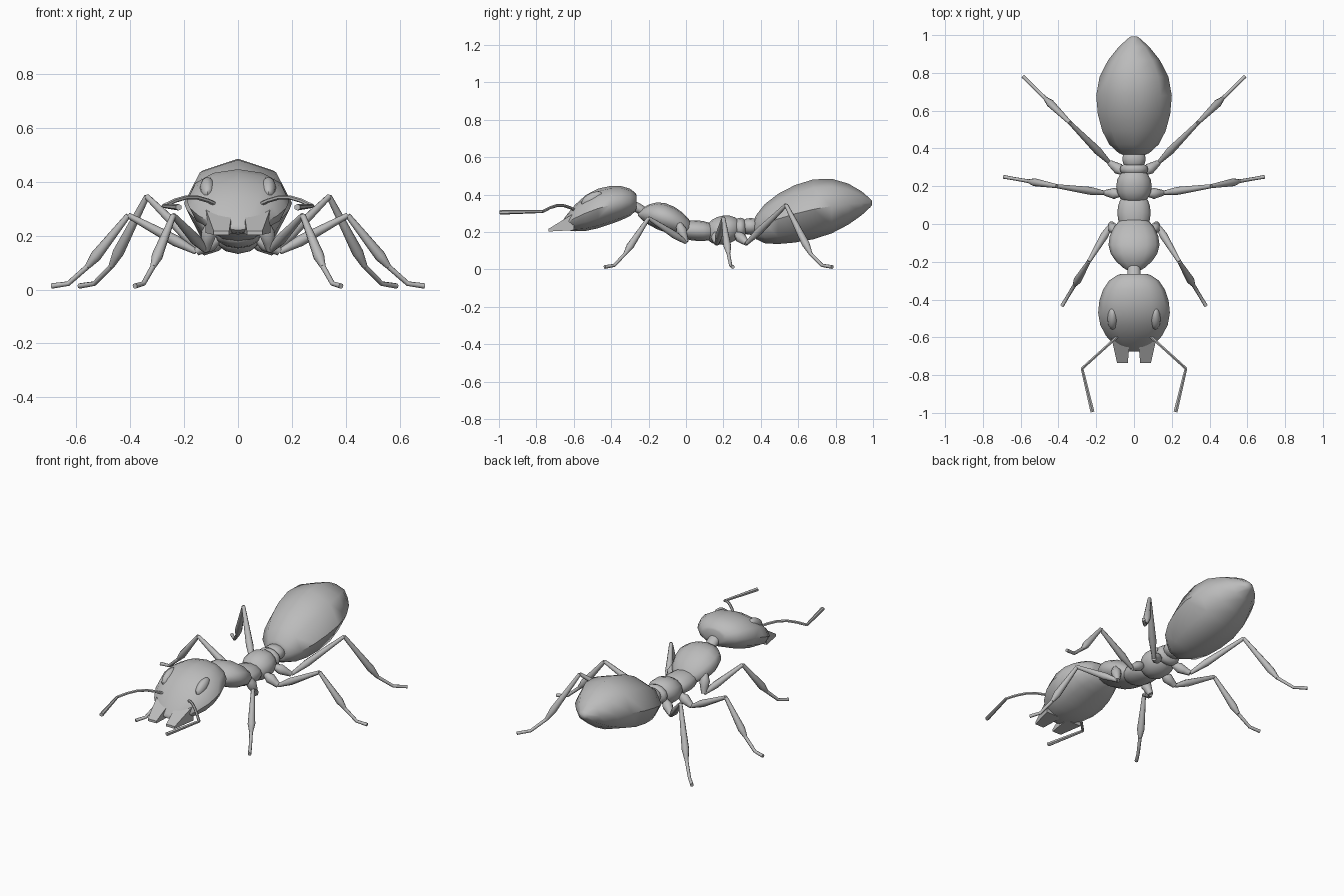
import bpy
import bmesh
import math
from mathutils import Vector

if "Cube" in bpy.data.objects:
    bpy.data.objects.remove(bpy.data.objects["Cube"])

grey = bpy.data.materials.new("plain_grey")
grey.use_nodes = True
GREY = (0.5, 0.5, 0.5, 1)
grey.diffuse_color = GREY
grey.node_tree.nodes["Principled BSDF"].inputs["Base Color"].default_value = GREY


def finish(bm, name, mirror=False, sharp=50):
    """Turn a bmesh into a smooth shaded object, mirrored across x if paired."""
    bmesh.ops.recalc_face_normals(bm, faces=bm.faces)
    mesh = bpy.data.meshes.new(name)
    bm.to_mesh(mesh)
    bm.free()
    mesh.materials.append(grey)
    obj = bpy.data.objects.new(name, mesh)
    bpy.context.collection.objects.link(obj)
    bpy.ops.object.select_all(action="DESELECT")
    obj.select_set(True)
    bpy.context.view_layer.objects.active = obj
    bpy.ops.object.shade_smooth_by_angle(angle=math.radians(sharp))
    if mirror:
        modifier = obj.modifiers.new("Mirror", "MIRROR")
        modifier.use_mirror_merge = False


def skin(bm, rings):
    """Bridge rings of points with quads and close both ends."""
    loops = [[bm.verts.new(point) for point in ring] for ring in rings]
    count = len(loops[0])
    for a, b in zip(loops, loops[1:]):
        for i in range(count):
            j = (i + 1) % count
            bm.faces.new((a[i], a[j], b[j], b[i]))
    bm.faces.new(loops[0])
    bm.faces.new(loops[-1])


def circle(sides):
    """Sine and cosine pairs around a circle, starting at the top."""
    angles = [math.tau * i / sides for i in range(sides)]
    return [(math.sin(a), math.cos(a)) for a in angles]


def body(name, start, end, width, height, spine, blunt, taper, slope=None, sides=12, steps=10):
    """Loft ovals along y. The spine curves through three heights; a small
    blunt or taper power makes the start or end of the part rounder, and
    slope is the taper of the height where it differs from the width."""
    slope = slope or taper
    low, bend, high = spine
    bm = bmesh.new()
    rings = []
    for i in range(steps + 1):
        t = (1 - math.cos(math.pi * i / steps)) / 2
        t = min(max(t, 0.01), 0.99)
        y = start + (end - start) * t
        z = low * (1 - t) ** 2 + 2 * bend * t * (1 - t) + high * t ** 2
        swell = math.sin(math.pi * t)
        first_half = t < 0.5
        half_width = width * swell ** (blunt if first_half else taper)
        half_height = height * swell ** (blunt if first_half else slope)
        rings.append([(half_width * s, y, z + half_height * c) for s, c in circle(sides)])
    skin(bm, rings)
    finish(bm, name)


def tube(bm, points, radii, sides=8):
    """Add a tube through the points with a radius at each."""
    rings = []
    last = len(points) - 1
    for i, (point, radius) in enumerate(zip(points, radii)):
        along = (points[min(i + 1, last)] - points[max(i - 1, 0)]).normalized()
        side = along.cross(Vector((0, 0, 1))).normalized()
        up = side.cross(along)
        rings.append([point + radius * (side * s + up * c) for s, c in circle(sides)])
    skin(bm, rings)


def limb(bm, start, end, radius, peak, tip=0.5):
    """Add a straight limb segment that is thickest at the peak fraction."""
    stops = (0, peak / 2, peak, (1 + peak) / 2, 1)
    scales = (tip, (1 + tip) / 2, 1, (1 + tip) / 2, tip)
    tube(bm, [start.lerp(end, s) for s in stops], [radius * k for k in scales])


# Abdomen
body("abdomen", 0.36, 1, 0.2, 0.16, (0.22, 0.355, 0.355), 0.35, 0.75, sides=8)

# Waist and thorax, from back to front
body("rear_waist_ring", 0.3, 0.39, 0.062, 0.045, (0.23, 0.23, 0.23), 0.2, 0.2, steps=6)
body("front_waist_ring", 0.26, 0.32, 0.075, 0.057, (0.22, 0.22, 0.22), 0.2, 0.2, steps=6)
body("rear_thorax", 0.11, 0.29, 0.094, 0.078, (0.2, 0.21, 0.22), 0.3, 0.3, steps=8)
body("middle_thorax", -0.03, 0.15, 0.088, 0.055, (0.21, 0.21, 0.2), 0.2, 0.2, steps=8)
body("front_thorax", -0.26, 0.04, 0.135, 0.078, (0.295, 0.3, 0.21), 0.7, 0.4)
body("neck", -0.32, -0.2, 0.035, 0.03, (0.36, 0.33, 0.3), 0.2, 0.2, steps=6)

# Head
body("head", -0.26, -0.68, 0.19, 0.106, (0.36, 0.36, 0.225), 0.3, 0.5, slope=0.8)

# Eyes, tipped forward along the slope of the head
bm = bmesh.new()
bmesh.ops.create_uvsphere(bm, u_segments=12, v_segments=8, radius=1)
for v in bm.verts:
    x, y, z = v.co
    v.co = (0.113 + 0.028 * x, -0.5 + 0.06 * y, 0.375 + 0.037 * z + 0.02 * y)
finish(bm, "eyes", True)


def jaw_ring(y, inner, outer, low, high):
    return [(inner, y, low), (outer, y, low), (outer, y, high), (inner, y, high)]


# Mandibles
bm = bmesh.new()
skin(bm, [jaw_ring(-0.6, 0.02, 0.12, 0.21, 0.3), jaw_ring(-0.735, 0.033, 0.09, 0.203, 0.217)])
finish(bm, "mandibles", True, 35)

# Antennae: an arched base segment and a straight outer one
bm = bmesh.new()
root, elbow, end = map(Vector, ((0.07, -0.58, 0.31), (0.275, -0.765, 0.31), (0.22, -0.995, 0.305)))
arch = []
for i in range(6):
    point = root.lerp(elbow, i / 5)
    point.z += 0.033 * math.sin(math.pi * i / 5)
    arch.append(point)
tube(bm, arch, [0.008] * len(arch), 6)
tube(bm, [elbow, end], [0.008, 0.012], 6)
finish(bm, "antennae", True)


def legs(name, hip, joint, knee, toe):
    """Coxa, femur, swollen tibia and jointed foot for a mirrored pair."""
    hip, joint, knee, toe = map(Vector, (hip, joint, knee, toe))
    ankle = knee.lerp(toe, 0.53)
    ankle.z = 0.085
    heel = knee.lerp(toe, 0.78)
    heel.z = 0.022
    bm = bmesh.new()
    limb(bm, hip, joint, 0.03, 0.4)
    limb(bm, joint, knee, 0.021, 0.3)
    limb(bm, knee, ankle, 0.021, 0.8)
    tube(bm, [ankle, heel, toe], [0.01, 0.009, 0.01])
    finish(bm, name, True)


legs("front_legs", (0.1, -0.04, 0.25), (0.12, 0, 0.145), (0.24, -0.2, 0.275), (0.382, -0.435, 0.013))
legs("middle_legs", (0.07, 0.16, 0.19), (0.155, 0.165, 0.14), (0.407, 0.2, 0.275), (0.692, 0.25, 0.013))
legs("rear_legs", (0.05, 0.27, 0.19), (0.13, 0.325, 0.14), (0.338, 0.535, 0.345), (0.588, 0.782, 0.013))
